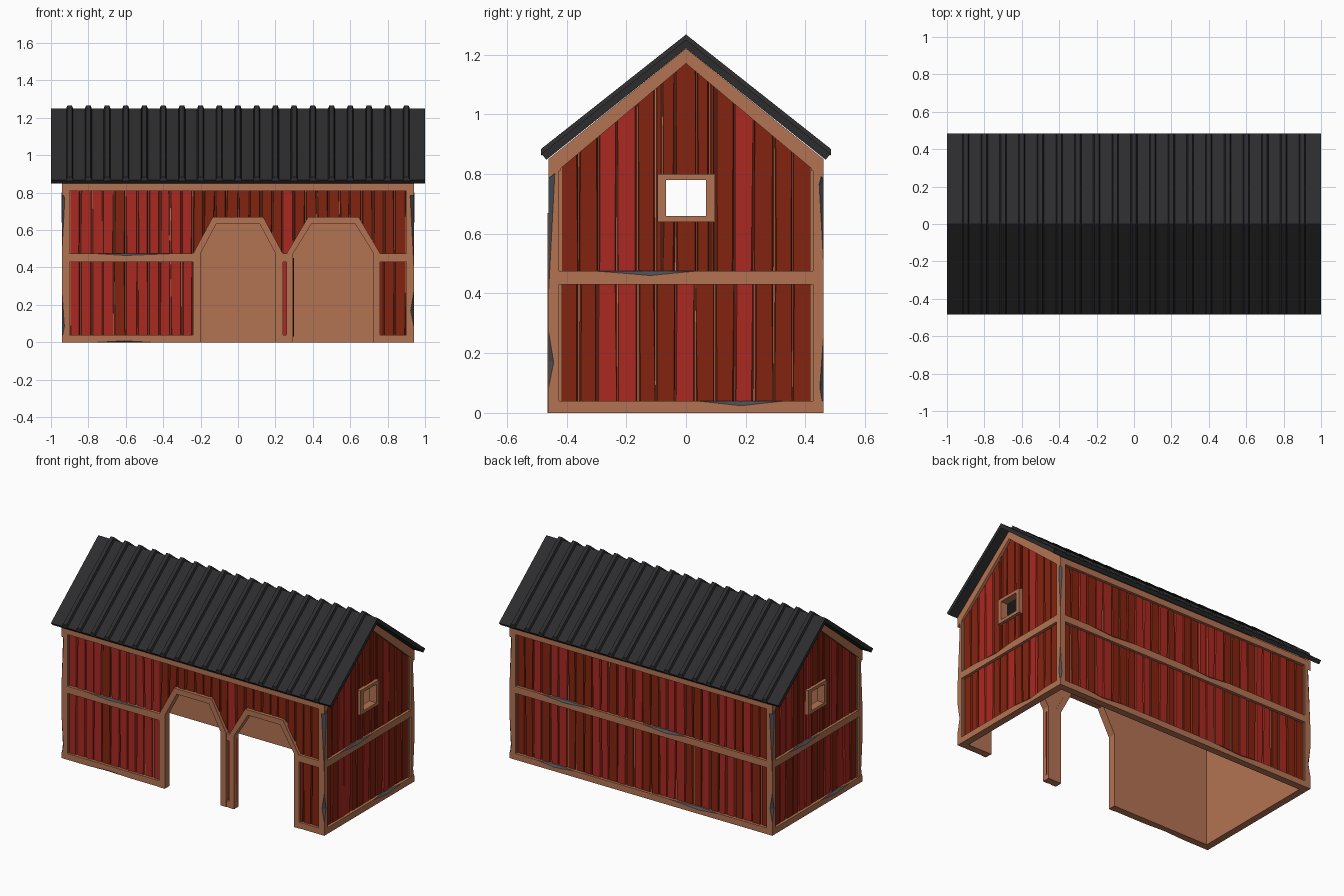
import bpy, bmesh, math, random
from mathutils import Matrix, Vector

if "Cube" in bpy.data.objects:
    bpy.data.objects.remove(bpy.data.objects["Cube"])

random.seed(4)

def material(name, rgb):
    m = bpy.data.materials.new(name)
    m.diffuse_color = (*rgb, 1)
    m.use_nodes = True
    m.node_tree.nodes["Principled BSDF"].inputs["Base Color"].default_value = m.diffuse_color
    return m

TAN = material("timber", (0.45, 0.17, 0.085))
RED = material("bright_red", (0.40, 0.022, 0.015))
DARK = material("dark_red", (0.23, 0.017, 0.005))
CHIP = material("worn_grey", (0.07, 0.08, 0.095))
ROOF = material("roof_metal", (0.025, 0.025, 0.027))

# Wall space: u along the wall, z up, d outward from the barn centre
WALLS = {n: Matrix.Rotation(math.radians(a), 4, 'Z')
         for n, a in (("front", 0), ("right", 90), ("back", 180), ("left", 270))}

def P(u, d, z):
    return Vector((u, -d, z))

def finish(name, bm, mats, matrix):
    bmesh.ops.remove_doubles(bm, verts=bm.verts, dist=1e-5)
    bmesh.ops.recalc_face_normals(bm, faces=bm.faces)
    bm.transform(matrix)
    me = bpy.data.meshes.new(name)
    bm.to_mesh(me)
    bm.free()
    for m in mats:
        me.materials.append(m)
    ob = bpy.data.objects.new(name, me)
    bpy.context.collection.objects.link(ob)
    return ob

def prism(name, mat, pts, d0, d1, matrix, taper=0, tapered=0):
    """Extrude a (u, z) outline from depth d0 to d1; first `tapered` points pinch in."""
    bm = bmesh.new()
    rings = []
    for d, s in ((d0, 1), (d1, -1)):
        rings.append([bm.verts.new(P(u, d + (s * taper if i < tapered else 0), z))
                      for i, (u, z) in enumerate(pts)])
    a, b = rings
    bm.faces.new(a)
    bm.faces.new(b)
    for i in range(len(a)):
        j = (i + 1) % len(a)
        bm.faces.new((a[i], a[j], b[j], b[i]))
    return finish(name, bm, [mat], matrix)

def beam(name, u0, u1, z0, z1, d0, d1, matrix, chips=(), flip=1, upright=False):
    """Box beam whose outer edge carries worn chips (start, deepest, end, depth)."""
    bm = bmesh.new()
    stations = {0: 0, 1: 0}
    for a, m, b, c in chips:
        stations.update({a: 0, m: c, b: 0})
    rings = []
    lo, hi = ((u0, u1) if upright else (z0, z1))[::flip]
    for t, c in sorted(stations.items()):
        section = [(lo, d0), (hi, d0), (hi, d1 - c), (hi - flip * c, d1), (lo, d1)]
        if upright:
            pts = [P(s, d, z0 + (z1 - z0) * t) for s, d in section]
        else:
            pts = [P(u0 + (u1 - u0) * t, d, s) for s, d in section]
        rings.append([bm.verts.new(p) for p in pts])
    bm.faces.new(rings[0])
    bm.faces.new(rings[-1])
    for a, b in zip(rings, rings[1:]):
        for i in range(5):
            j = (i + 1) % 5
            f = bm.faces.new((a[i], a[j], b[j], b[i]))
            f.material_index = int(i == 2)
    bmesh.ops.dissolve_degenerate(bm, dist=1e-5, edges=bm.edges)
    return finish(name, bm, [TAN, CHIP], matrix)

def planks(name, pattern, half, regions, depth, matrix):
    """Grooved boards clipped to (u0, u1, bottom(u), top(u)) regions."""
    bm = bmesh.new()
    step = 2 * half / len(pattern)
    cuts = [-half + i * step + random.uniform(-.004, .004) for i in range(len(pattern) + 1)]
    for ua, ub, bottom, top in regions:
        for i, key in enumerate(pattern):
            a, b = max(cuts[i], ua), min(cuts[i + 1], ub)
            if b - a < 0.006:
                continue
            face = depth - random.uniform(0, .005)
            g = [min(random.uniform(.002, .009), (b - a) / 4) for _ in range(4)]
            v = [bm.verts.new(P(*q)) for q in (
                (a, depth - .016, bottom(a)), (b, depth - .016, bottom(b)),
                (b, depth - .016, top(b)), (a, depth - .016, top(a)),
                (a + g[0], face, bottom(a)), (b - g[1], face, bottom(b)),
                (b - g[2], face, top(b)), (a + g[3], face, top(a)))]
            for q in ((0, 1, 2, 3), (4, 5, 6, 7), (0, 1, 5, 4),
                      (1, 2, 6, 5), (2, 3, 7, 6), (3, 0, 4, 7)):
                bm.faces.new([v[k] for k in q]).material_index = int(key)
    return finish(name, bm, [DARK, RED], matrix)

def const(z):
    return lambda u: z

def arch(c, h, k, top, spring=.475):
    """Chamfered doorway outline, left foot to right foot."""
    return [(c - h, 0), (c - h, spring), (c - k, top), (c + k, top), (c + h, spring), (c + h, 0)]

def arch_height(u):
    z = .45
    for c, h, k in ((0, .22, .125), (.51, .235, .125)):
        x = abs(u - c)
        if x < h:
            z = max(z, min(.655, .475 + (h - x) / (h - k) * .18))
    return z

def gable_top(u):
    return 1.2 - .82 * abs(u)

# Long walls: inner skin, boards and beams
D = .46
F, B = WALLS["front"], WALLS["back"]
doors = arch(0, .2, .115, .635) + arch(.51, .215, .115, .635)
prism("front_wall", TAN, [(-.93, 0)] + doors + [(.93, 0), (.93, .85), (-.93, .85)], .415, .435, F)
prism("back_wall", TAN, [(-.93, 0), (.93, 0), (.93, .85), (-.93, .85)], .415, .435, B)
low, mid = const(.03), const(.45)
planks("front_boards", "111101111110000000010000000000", .9,
       [(-.905, -.22, low, mid), (.22, .30, low, mid), (.74, .905, low, mid),
        (-.905, .905, arch_height, const(.83))], .446, F)
planks("back_boards", "001011000110101001110010110100", .9,
       [(-.905, .905, low, mid), (-.905, .905, mid, const(.83))], .446, B)
for n, M in (("front", F), ("back", B)):
    beam(n + "_top_beam", -.94, .94, .81, .85, .42, D, M)
for u0, u1 in ((-.94, -.2), (.2, .295), (.725, .94)):
    beam("front_sill", u0, u1, 0, .04, .42, D, F, [(.25, .45, .65, .008)] if u0 < -.5 else (), -1)
for u0, u1 in ((-.91, -.225), (.225, .285), (.745, .91)):
    beam("front_rail", u0, u1, .43, .475, .42, D, F, [(.2, .45, .85, .011)] if u0 < -.5 else ())
beam("back_sill", -.94, .94, 0, .04, .42, D, B, [(.1, .17, .25, .014), (.6, .72, .8, .014)])
beam("back_rail", -.91, .91, .43, .475, .42, D, B, [(.1, .2, .3, .014), (.5, .6, .68, .016)])

# Chamfered door frames
for c, h, ho in ((0, .2, .24), (.51, .215, .25)):
    outline = arch(c, ho, .135, .67) + arch(c, h, .115, .635)[::-1]
    prism("door_frame", TAN, outline, .414, D + .003, F)

# Gable walls, mirrored halves around the window
for n in ("right", "left"):
    M, E = WALLS[n], .94
    half = [(0, 0), (.45, 0), (.45, .85), (0, 1.21), (0, .78), (.067, .78), (.067, .66), (0, .66)]
    for s in (1, -1):
        prism(n + "_wall", TAN, [(s * u, z) for u, z in half], .895, .915, M)
    planks(n + "_lower_boards", "0011001001000" if n == "right" else "0100110010110", .425,
           [(-.43, .43, low, mid)], .926, M)
    planks(n + "_upper_boards", "0011000001000" if n == "right" else "0110010001010", .425,
           [(-.43, -.08, mid, gable_top), (.08, .43, mid, gable_top),
            (-.08, .08, mid, const(.65)), (-.08, .08, const(.79), gable_top)], .926, M)
    beam(n + "_sill", -.46, .46, 0, .04, .9, E, M, [(.54, .70, .86, .016)])
    beam(n + "_rail", -.43, .43, .43, .475, .9, E, M, [(.15, .36, .54, .015)])
    prism(n + "_rafters", TAN, [(-.46, .85), (0, 1.22), (.46, .85), (.46, .785), (0, 1.17),
                                (-.46, .785)], .9, E, M)
    # Window frame
    for u0, u1, z0, z1 in ((-.095, -.067, .64, .8), (.067, .095, .64, .8),
                           (-.067, .067, .64, .66), (-.067, .067, .78, .8)):
        beam(n + "_window_frame", u0, u1, z0, z1, .893, E + .004, M)

# Corner posts with worn outer edges
for side, wear in ((-1, [(.02, .1, .3, .012), (.6, .9, .97, .014)]),
                   (1, [(.1, .2, .32, .017), (.48, .97, .99, .022)])):
    for n, M in (("front", F), ("back", B)):
        u = sorted((side * .9, side * .94))
        beam(n + "_corner_post", u[0], u[1], 0, .85, .425, D, M, wear, side, True)

# Roof slab and standing ribs
R = WALLS["right"]
prism("roof", ROOF, [(-.485, .867), (0, 1.25), (.485, .867), (.467, .848), (0, 1.22),
                     (-.467, .848)], -1, 1, R)
for i in range(19):
    x = -.9 + i * .1
    prism("roof_rib", ROOF, [(-.485, .884), (0, 1.267), (.485, .884), (.485, .862), (0, 1.245),
                             (-.485, .862)], x - .02, x + .02, R, .008, 3)
